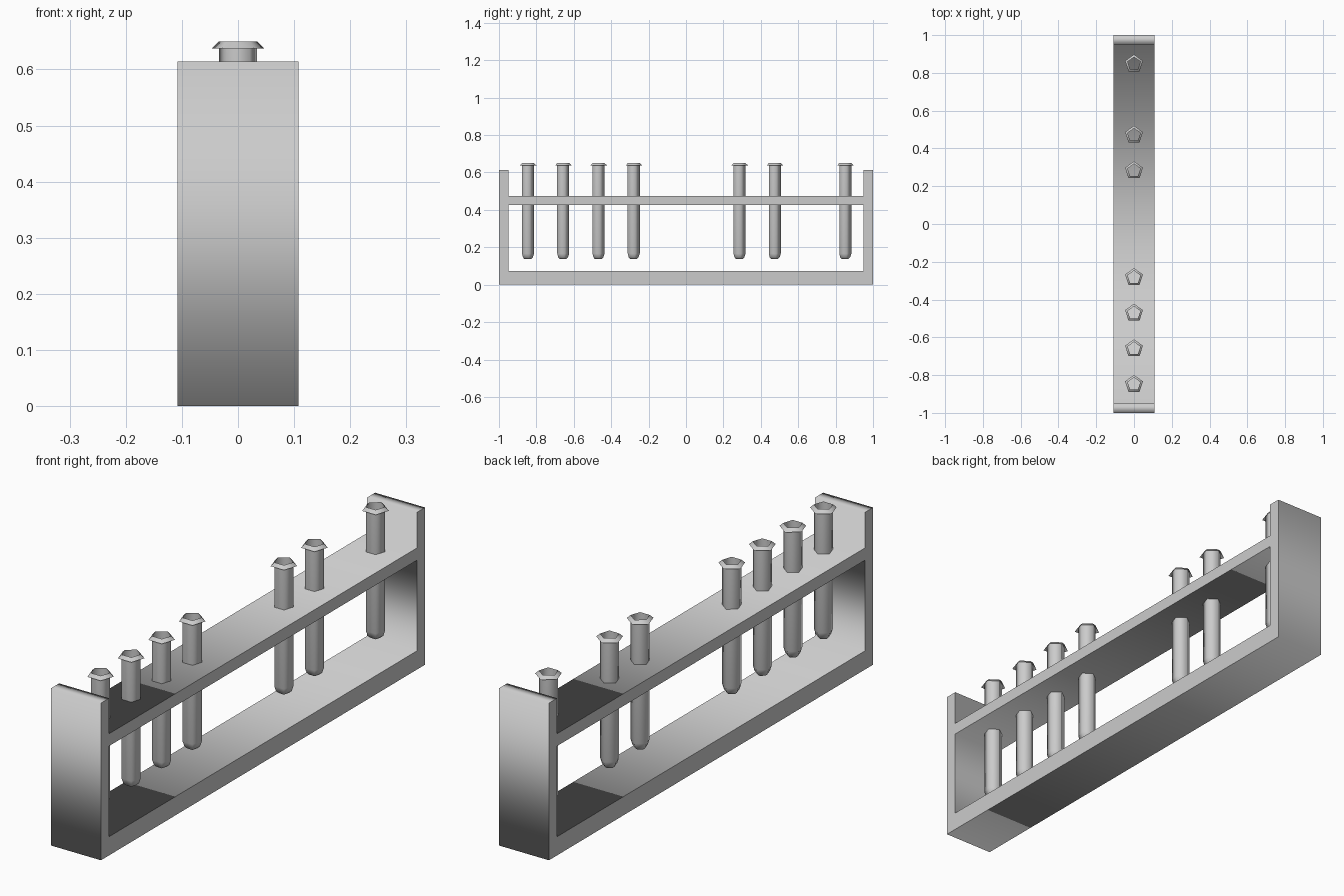
import bpy, bmesh
from math import sin, cos, pi, radians

if "Cube" in bpy.data.objects:
    bpy.data.objects.remove(bpy.data.objects["Cube"])


def add_spline(curve, pts):
    s = curve.splines.new('POLY')
    s.points.add(len(pts) - 1)
    for p, (a, b) in zip(s.points, pts):
        p.co = (a, b, 0, 1)
    s.use_cyclic_u = True


# Rack frame: side profile (y, z) with a window, extruded across x
H, W, SHELF = 0.614, 0.95, 0.475
curve = bpy.data.curves.new("rack_frame", 'CURVE')
curve.dimensions = '2D'
curve.fill_mode = 'BOTH'
curve.extrude = 0.108
add_spline(curve, [(-1, 0), (1, 0), (1, H), (W, H), (W, SHELF),
                   (-W, SHELF), (-W, H), (-1, H)])
add_spline(curve, [(-W, 0.073), (W, 0.073), (W, 0.427), (-W, 0.427)])
frame = bpy.data.objects.new("rack_frame", curve)
frame.rotation_euler = (radians(90), 0, radians(90))
bpy.context.collection.objects.link(frame)
bpy.context.view_layer.objects.active = frame
frame.select_set(True)
bpy.ops.object.convert(target='MESH')
frame.select_set(False)

# Test tube: five-sided open shell with a rounded tip and a flared lip
SIDES = 5
PROFILE = [(0.019, 0.137), (0.029, 0.146), (0.0355, 0.166),
           (0.0355, 0.65), (0.0495, 0.637)]
bm = bmesh.new()
rings = []
for r, z in PROFILE:
    rings.append([bm.verts.new((r * cos(pi / 2 + 2 * pi * i / SIDES),
                                r * sin(pi / 2 + 2 * pi * i / SIDES), z))
                  for i in range(SIDES)])
bm.faces.new(rings[0][::-1])
for lo, hi in zip(rings, rings[1:]):
    for i in range(SIDES):
        j = (i + 1) % SIDES
        bm.faces.new((lo[i], lo[j], hi[j], hi[i]))
tube_mesh = bpy.data.meshes.new("test_tube")
bm.to_mesh(tube_mesh)
bm.free()

# Seven tubes on an evenly spaced row of slots, some left empty
for n, slot in enumerate((-4.5, -3.5, -2.5, -1.5, 1.5, 2.5, 4.5)):
    tube = bpy.data.objects.new(f"test_tube_{n + 1}", tube_mesh)
    tube.location.y = slot * 0.1885
    bpy.context.collection.objects.link(tube)
    if n == 0:
        bpy.context.view_layer.objects.active = tube
        tube.select_set(True)
        bpy.ops.object.shade_smooth_by_angle(angle=radians(80))
        tube.select_set(False)
